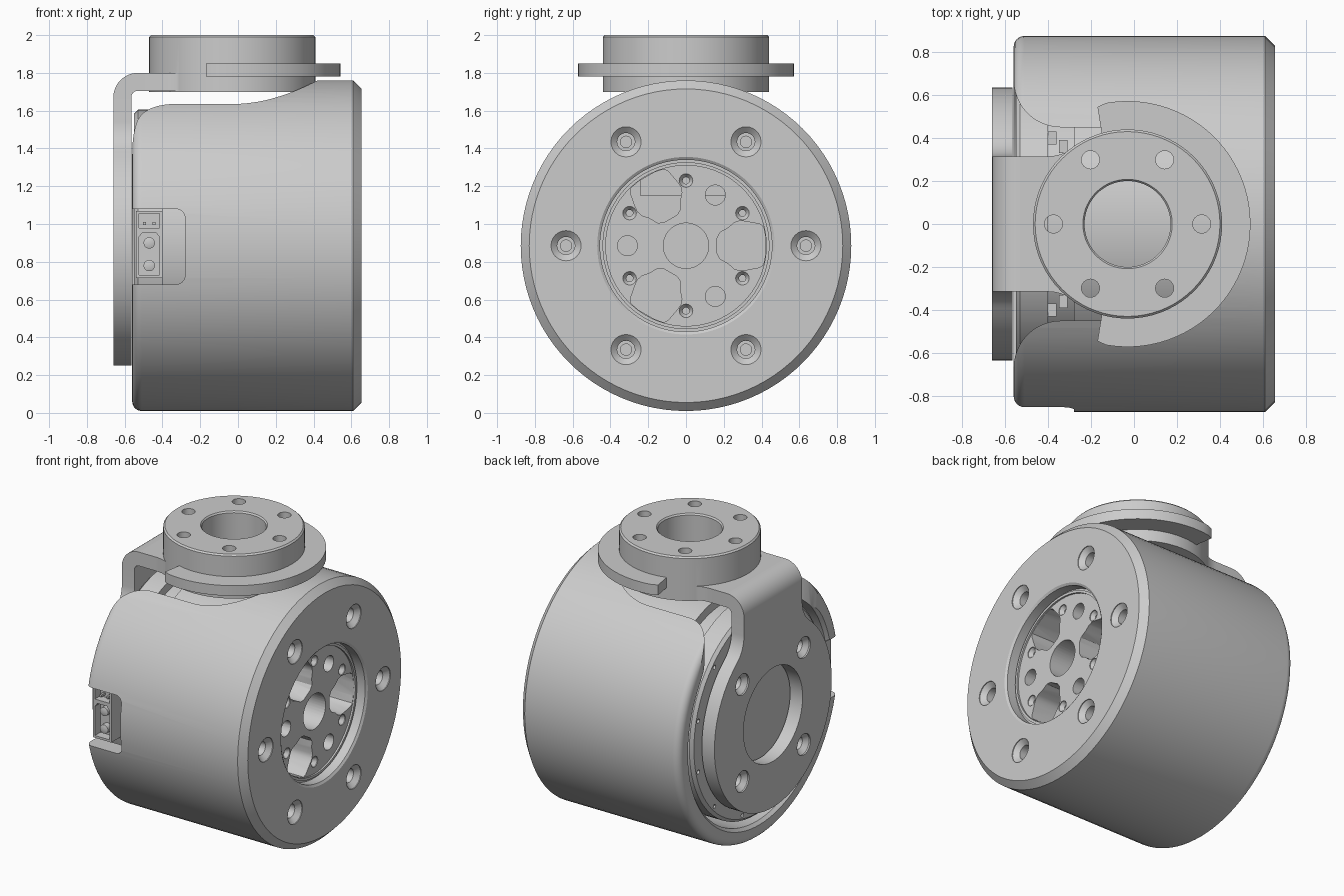
import bpy, bmesh, math
from mathutils import Matrix, Vector

if "Cube" in bpy.data.objects:
    bpy.data.objects.remove(bpy.data.objects["Cube"])

grey = bpy.data.materials.new("satin grey")
grey.use_nodes = True
grey.diffuse_color = (0.6, 0.6, 0.6, 1)
grey.node_tree.nodes["Principled BSDF"].inputs["Base Color"].default_value = (0.6, 0.6, 0.6, 1)

CZ = 0.885          # height of the drum axis
HX = -0.03          # x of the hub axis
DRUM = (0, 0, CZ)
HUB = (HX, 0, 0)
# local (a, b, h) to world, with h along the chosen axis
AXES = {"x": Matrix(((0, 0, 1), (1, 0, 0), (0, 1, 0))),
        "y": Matrix(((1, 0, 0), (0, 0, 1), (0, 1, 0))),
        "z": Matrix.Identity(3)}


def finish(name, bm, axis, centre):
    bmesh.ops.transform(bm, matrix=Matrix.Translation(centre) @ AXES[axis].to_4x4(), verts=bm.verts)
    bmesh.ops.recalc_face_normals(bm, faces=bm.faces)
    mesh = bpy.data.meshes.new(name)
    bm.to_mesh(mesh)
    bm.free()
    mesh.materials.append(grey)
    obj = bpy.data.objects.new(name, mesh)
    bpy.context.collection.objects.link(obj)
    return obj


def lathe(name, profile, axis="x", centre=DRUM, steps=72):
    """Revolve (h, r) points into a closed solid."""
    bm = bmesh.new()
    vs = [bm.verts.new((r, 0, h)) for h, r in profile]
    es = [bm.edges.new((vs[i - 1], vs[i])) for i in range(len(vs))
          if profile[i - 1][1] + profile[i][1] > 0]
    bmesh.ops.spin(bm, geom=vs + es, cent=(0, 0, 0), axis=(0, 0, 1),
                   angle=math.tau, steps=steps, use_merge=True)
    bmesh.ops.remove_doubles(bm, verts=bm.verts, dist=1e-5)
    return finish(name, bm, axis, centre)


def prism(name, outline, lo, hi, axis="z", centre=(0, 0, 0)):
    bm = bmesh.new()
    face = bm.faces.new([bm.verts.new((a, b, lo)) for a, b in outline])
    ext = bmesh.ops.extrude_face_region(bm, geom=[face])["geom"]
    bmesh.ops.translate(bm, vec=(0, 0, hi - lo), verts=[v for v in ext if isinstance(v, bmesh.types.BMVert)])
    return finish(name, bm, axis, centre)


def box(name, x, y, z):
    return prism(name, [(x[0], y[0]), (x[1], y[0]), (x[1], y[1]), (x[0], y[1])], *z)


def arc(c, r, a0, a1, n=12):
    return [(c[0] + r * math.cos(math.radians(a0 + (a1 - a0) * i / n)),
             c[1] + r * math.sin(math.radians(a0 + (a1 - a0) * i / n))) for i in range(n + 1)]


def ring(r, count, start=0):
    return [(r * math.cos(math.radians(start + 360 * k / count)),
             r * math.sin(math.radians(start + 360 * k / count))) for k in range(count)]


def combine(obj, others, op="DIFFERENCE"):
    for o in others:
        o.hide_render = True
        m = obj.modifiers.new("cut", "BOOLEAN")
        m.operation, m.solver, m.object = op, "EXACT", o
    dg = bpy.context.evaluated_depsgraph_get()
    mesh = bpy.data.meshes.new_from_object(obj.evaluated_get(dg))
    obj.modifiers.clear()
    obj.data = mesh
    for o in others:
        bpy.data.objects.remove(o)


def bore(y, z, profile, steps=24):
    return lathe("bore", profile, "x", (0, y, CZ + z), steps)


def keyhole(R, w, f, length):
    """Disc with a filleted neck running along +b."""
    d = math.sqrt((R + f) ** 2 - (w + f) ** 2)
    t = math.degrees(math.atan2(d, w + f))
    side = arc((0, 0), R, -90, t, 32) + arc((w + f, d), f, 180 + t, 180, 8)[1:] + [(w, length)]
    return side + [(-a, b) for a, b in reversed(side[1:])]


# Housing: thick shell, rounded rim on the left, chamfer on the right
housing = lathe("housing", [(-0.56, 0.78)] + arc((-0.51, 0.825), 0.05, 180, 90, 6) +
                [(0.61, 0.875), (0.655, 0.83), (0.655, 0.47), (0.645, 0.455), (0.58, 0.455),
                 (0.58, 0), (0.3, 0), (0.3, 0.5), (0.44, 0.5), (0.44, 0.76), (-0.54, 0.76)], steps=96)

# Top clearance slot with flared mouth, and side notch for the socket
half = [(-0.7, 0.67)] + arc((-0.34, 0.67), 0.22, 180, 270) + arc((HX, 0), 0.45, 90, 0, 20)
slot = prism("slot", half + [(a, -b) for a, b in reversed(half[:-1])], 1.15, 2.2)
notch = prism("notch", [(-0.7, 0.68)] + arc((-0.33, 0.73), 0.05, -90, 0, 6) +
              arc((-0.33, 1.03), 0.05, 0, 90, 6) + [(-0.7, 1.08)], -1, -0.7, "y")
cutters = [slot, notch]

# Face holes: countersunk bolts, output disc screws, round holes, lobed pockets
for y, z in ring(0.635, 6):
    cutters.append(bore(y, z, [(0.7, 0), (0.7, 0.08), (0.65, 0.08), (0.62, 0.047), (0.56, 0.047),
                               (0.56, 0.03), (0.5, 0.03), (0.5, 0)]))
for y, z in ring(0.345, 6, 30):
    cutters.append(bore(y, z, [(0.6, 0), (0.6, 0.036), (0.575, 0.036), (0.55, 0.018), (0.48, 0.018), (0.48, 0)], 16))
for y, z in ring(0.31, 3, 60):
    cutters.append(bore(y, z, [(0.7, 0), (0.7, 0.053), (0.36, 0.053), (0.36, 0)]))
cutters.append(bore(0, 0, [(0.7, 0), (0.7, 0.12), (0.32, 0.12), (0.32, 0)], 40))
lobe = [(0.165, 0.04), (0.18, 0.07), (0.225, 0.095), (0.255, 0.122), (0.285, 0.132),
        (0.32, 0.128), (0.39, 0.115), (0.41, 0.1), (0.42, 0.05)]
lobe += [(a, -b) for a, b in reversed(lobe)]
for k in range(3):
    spin = Matrix.Rotation(math.tau * k / 3, 2)
    cutters.append(prism("pocket", [tuple(spin @ Vector(p)) for p in lobe], 0.35, 0.7, "x", DRUM))
combine(housing, cutters)

# Output disc seam
lathe("output_disc_rim", [(0.57, 0.425), (0.592, 0.425), (0.592, 0.442), (0.57, 0.442)])

# Inner drum with a groove, tiny screw holes and small tabs
drum = lathe("inner_drum", [(-0.55, 0), (-0.55, 0.7), (-0.53, 0.72), (-0.4, 0.72), (-0.4, 0.66),
                            (-0.28, 0.66), (-0.28, 0.72), (0.43, 0.72), (0.43, 0.52), (0.29, 0.52), (0.29, 0)])
combine(drum, [bore(y, z, [(-0.6, 0), (-0.6, 0.014), (-0.5, 0.014), (-0.5, 0)], 12)
               for y, z in ring(0.675, 12, 15)])
for s in (-1, 1):
    for x, y, top in ((-0.38, 0.4, 1.46), (-0.33, 0.36, 1.49)):
        box("groove_tab", (x - 0.02, x + 0.02), (s * y - 0.03, s * y + 0.03), (1.3, top))

# Socket in the notch: framed block with two wells and pins
socket = box("socket", (-0.54, -0.4), (-0.8, -0.65), (0.715, 1.07))
combine(socket, [box("well", (-0.525, -0.415), (-0.9, -0.74), (0.98, 1.055)),
                 prism("well", [(-0.525, 0.73), (-0.415, 0.73), (-0.415, 0.93), (-0.435, 0.955),
                                (-0.505, 0.955), (-0.525, 0.93)], -0.9, -0.74, "y")])
for z in (0.78, 0.9):
    lathe("power_pin", [(-0.79, 0), (-0.78, 0.03), (-0.7, 0.03), (-0.7, 0)], "y", (-0.47, 0, z), 20)
for x in (-0.495, -0.445):
    box("signal_pin", (x - 0.007, x + 0.007), (-0.78, -0.7), (0.995, 1.01))

# Arm: round back plate, bend, top plate and hub made into one body
arm = prism("bracket_arm", keyhole(0.635, 0.315, 0.2, 1.67 - CZ), -0.66, -0.565, "x", DRUM)
bend = prism("bend", arc((-0.53, 1.67), 0.13, 180, 90) + arc((-0.53, 1.67), 0.035, 90, 180),
             -0.315, 0.315, "y")
top_plate = prism("top_plate", [(HX - b, a) for a, b in keyhole(0.435, 0.315, 0.2, 0.5)], 1.705, 1.8)
hub = lathe("hub", [(1.7, 0.2), (1.7, 0.44), (1.99, 0.44), (2.0, 0.43), (2.0, 0.208), (1.99, 0.2)], "z", HUB)
combine(arm, [bend, top_plate, hub], "UNION")

# Arm holes: hub bore, hub bolt holes, plate window and countersunk bolts
cutters = [lathe("hole", [(1.6, 0), (1.6, 0.2), (1.98, 0.2), (1.98, 0)], "z", HUB)]
for x, y in ring(0.345, 6):
    cutters.append(lathe("hole", [(1.6, 0), (1.6, 0.042), (2.1, 0.042), (2.1, 0)], "z", (HX + x, y, 0), 24))
cutters.append(bore(0, 0, [(-0.7, 0), (-0.7, 0.32), (-0.5, 0.32), (-0.5, 0)], 64))
for y, z in ring(0.47, 4, 45):
    cutters.append(bore(y, z, [(-0.7, 0), (-0.7, 0.072), (-0.65, 0.072), (-0.62, 0.042), (-0.5, 0.042), (-0.5, 0)]))
combine(arm, cutters)

# Open stop flange around the hub
flange = arc((HX, 0), 0.572, -100, 100, 48) + arc((HX, 0), 0.43, 106, -106, 48)
flange.insert(49, (HX - 0.14, 0.545))
flange.append((HX - 0.14, -0.545))
prism("stop_flange", flange, 1.78, 1.85)

# Smooth curved faces, keep edges sharp
bpy.ops.object.select_all(action="DESELECT")
for o in bpy.context.collection.objects:
    if o.type == "MESH" and grey.name in o.data.materials:
        o.select_set(True)
        bpy.context.view_layer.objects.active = o
bpy.ops.object.shade_smooth_by_angle(angle=math.radians(30))
